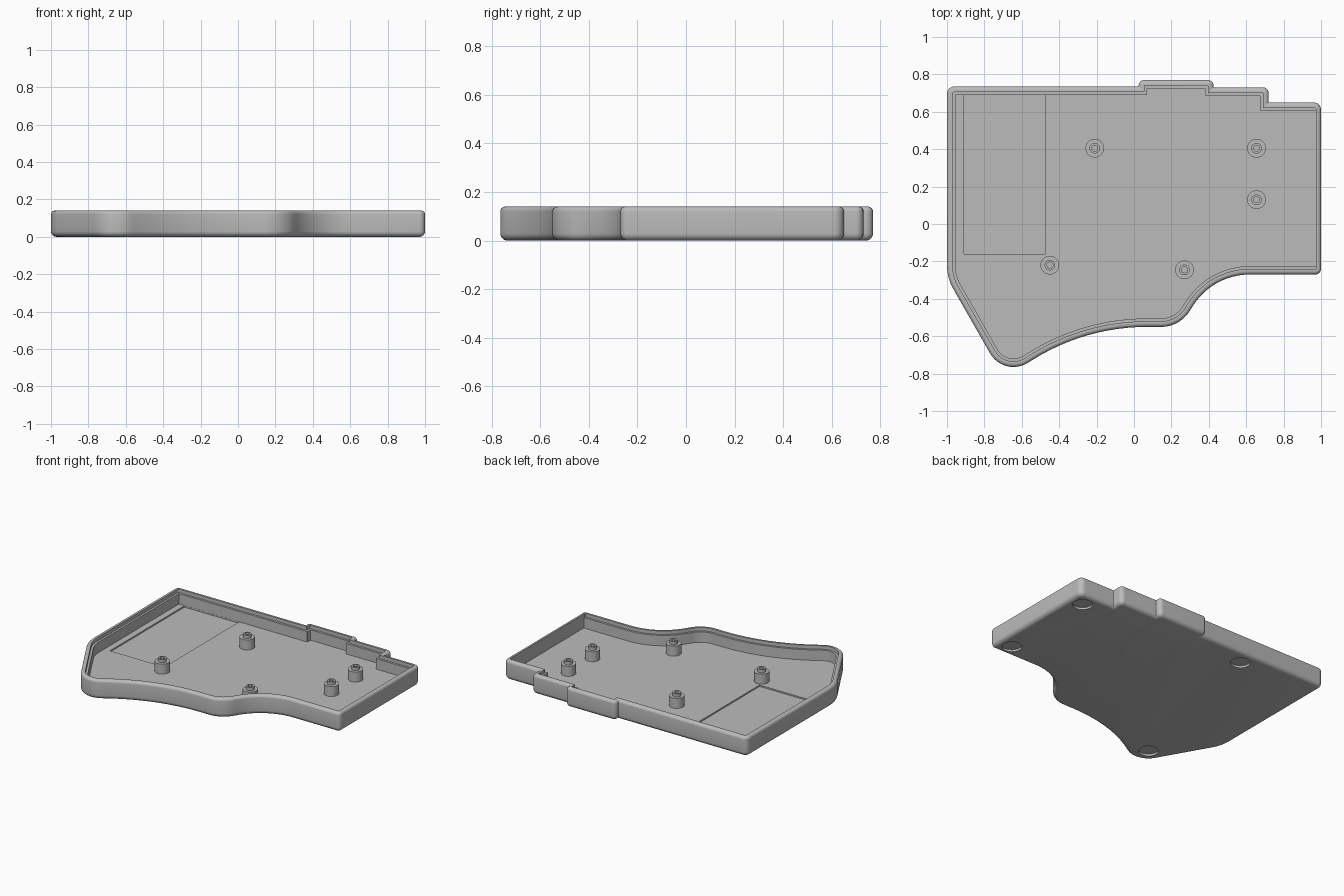
import bpy, bmesh, math
from mathutils import Vector, Matrix

cube = bpy.data.objects.get("Cube")
if cube:
    bpy.data.objects.remove(cube, do_unlink=True)

grey = bpy.data.materials.new("plain grey")
grey.use_nodes = True
COLOUR = (0.5, 0.5, 0.5, 1)
grey.diffuse_color = COLOUR
grey.node_tree.nodes["Principled BSDF"].inputs["Base Color"].default_value = COLOUR

# Clockwise corners of the case: x, y, corner radius
CORNERS = [(1, -0.27, 0.03), (0.42, -0.27, 0.36), (0.245, -0.55, 0.18),
           (-0.26, -0.55, 1.15), (-0.695, -0.822, 0.144), (-1, -0.288, 0.26),
           (-1, 0.735, 0.04), (0.025, 0.735, 0.004), (0.025, 0.77, 0.03),
           (0.425, 0.77, 0.03), (0.425, 0.73, 0.004), (0.72, 0.73, 0.03),
           (0.72, 0.65, 0.004), (1, 0.65, 0.04)]
FLOOR, HEIGHT, WALL, LIP = 0.04, 0.14, 0.045, 0.03
ARC_STEPS = 12


def outline(inset):
    """Rounded outline moved inwards; the right wall is thinner."""
    n = len(CORNERS)
    pts = [Vector(c[:2]) for c in CORNERS]
    dirs = [(pts[(i + 1) % n] - pts[i]).normalized() for i in range(n)]
    result = []
    for i in range(n):
        u, v = dirs[i - 1], dirs[i]
        nu, nv = Vector((u.y, -u.x)), Vector((v.y, -v.x))
        du = min(inset, 0.027) if i == 0 else inset
        dv = min(inset, 0.027) if i == n - 1 else inset
        turn = math.atan2(u.cross(v), u.dot(v))
        # Mitred corner of the two moved edges
        a, b = pts[i] + nu * du, pts[i] + nv * dv
        corner = a + u * ((b - a).cross(v) / u.cross(v))
        radius = CORNERS[i][2]
        if turn < 0:
            radius = max(0.003, radius - inset)
        elif radius > 0.03:
            radius += inset
        start = corner - u * radius * math.tan(abs(turn) / 2)
        centre = start + nu * radius * (1 if turn < 0 else -1)
        for k in range(ARC_STEPS + 1):
            spin = Matrix.Rotation(turn * k / ARC_STEPS, 2)
            result.append(centre + spin @ (start - centre))
    return result


def finish(name, bm):
    bmesh.ops.recalc_face_normals(bm, faces=bm.faces)
    mesh = bpy.data.meshes.new(name)
    bm.to_mesh(mesh)
    bm.free()
    mesh.materials.append(grey)
    obj = bpy.data.objects.new(name, mesh)
    bpy.context.collection.objects.link(obj)
    return obj


def activate(obj):
    bpy.ops.object.select_all(action='DESELECT')
    obj.select_set(True)
    bpy.context.view_layer.objects.active = obj


def cut(target, cutter):
    mod = target.modifiers.new("cut", 'BOOLEAN')
    mod.operation, mod.solver, mod.object = 'DIFFERENCE', 'EXACT', cutter
    activate(target)
    bpy.ops.object.modifier_apply(modifier=mod.name)
    bpy.data.objects.remove(cutter, do_unlink=True)


def rounded(radius, z, top):
    """Quarter-round steps of the outer edge as (inset, height)."""
    steps = []
    for k in range(7):
        a = math.pi / 2 * k / 6
        s, c = radius * (1 - math.sin(a)), radius * (1 - math.cos(a))
        steps.append((c, z - s) if top else (s, z + c))
    return steps


# Case shell: rounded outside, stepped lip inside
profile = rounded(0.03, 0, False) + rounded(0.02, HEIGHT, True)
profile += [(LIP, HEIGHT), (LIP, 0.115), (WALL, 0.115), (WALL, FLOOR)]
bm = bmesh.new()
rings = [[bm.verts.new((p.x, p.y, z)) for p in outline(d)] for d, z in profile]
for low, high in zip(rings, rings[1:]):
    for i in range(len(low)):
        bm.faces.new((low[i - 1], low[i], high[i], high[i - 1]))
bm.faces.new(rings[0])
bm.faces.new(rings[-1])
bmesh.ops.remove_doubles(bm, verts=bm.verts, dist=0.00001)
case = finish("case_shell", bm)

# Shallow rectangular pocket in the floor
bm = bmesh.new()
box = Matrix.Translation((-0.692, 0.264, FLOOR)) @ Matrix.Diagonal((0.435, 0.85, 0.02, 1))
bmesh.ops.create_cube(bm, size=1, matrix=box)
cut(case, finish("pocket_cutter", bm))

# Round foot pockets underneath
for x, y in [(0.9, 0.55), (0.9, -0.17), (-0.38, 0.63), (-0.66, -0.64)]:
    bm = bmesh.new()
    bmesh.ops.create_cone(bm, cap_ends=True, segments=40, radius1=0.065, radius2=0.065,
                          depth=0.03, matrix=Matrix.Translation((x, y, 0)))
    cut(case, finish("foot_cutter", bm))
activate(case)
bpy.ops.object.shade_smooth_by_angle(angle=math.radians(30))

# Stepped screw posts with a blind hole
POST = [(0.05, FLOOR - 0.005), (0.05, 0.112), (0.028, 0.112), (0.028, 0.135),
        (0.016, 0.135), (0.016, 0.06), (0, 0.06)]
for x, y in [(-0.21, 0.405), (0.655, 0.405), (0.655, 0.13), (-0.45, -0.22), (0.27, -0.245)]:
    bm = bmesh.new()
    verts = [bm.verts.new((r, 0, z)) for r, z in POST]
    edges = [bm.edges.new(pair) for pair in zip(verts, verts[1:])]
    bmesh.ops.spin(bm, geom=verts + edges, cent=(0, 0, 0), axis=(0, 0, 1),
                   angle=math.tau, steps=32, use_merge=True)
    bmesh.ops.remove_doubles(bm, verts=bm.verts, dist=0.00001)
    post = finish("screw_post", bm)
    post.location = (x, y, 0)
    activate(post)
    bpy.ops.object.shade_smooth_by_angle(angle=math.radians(30))
